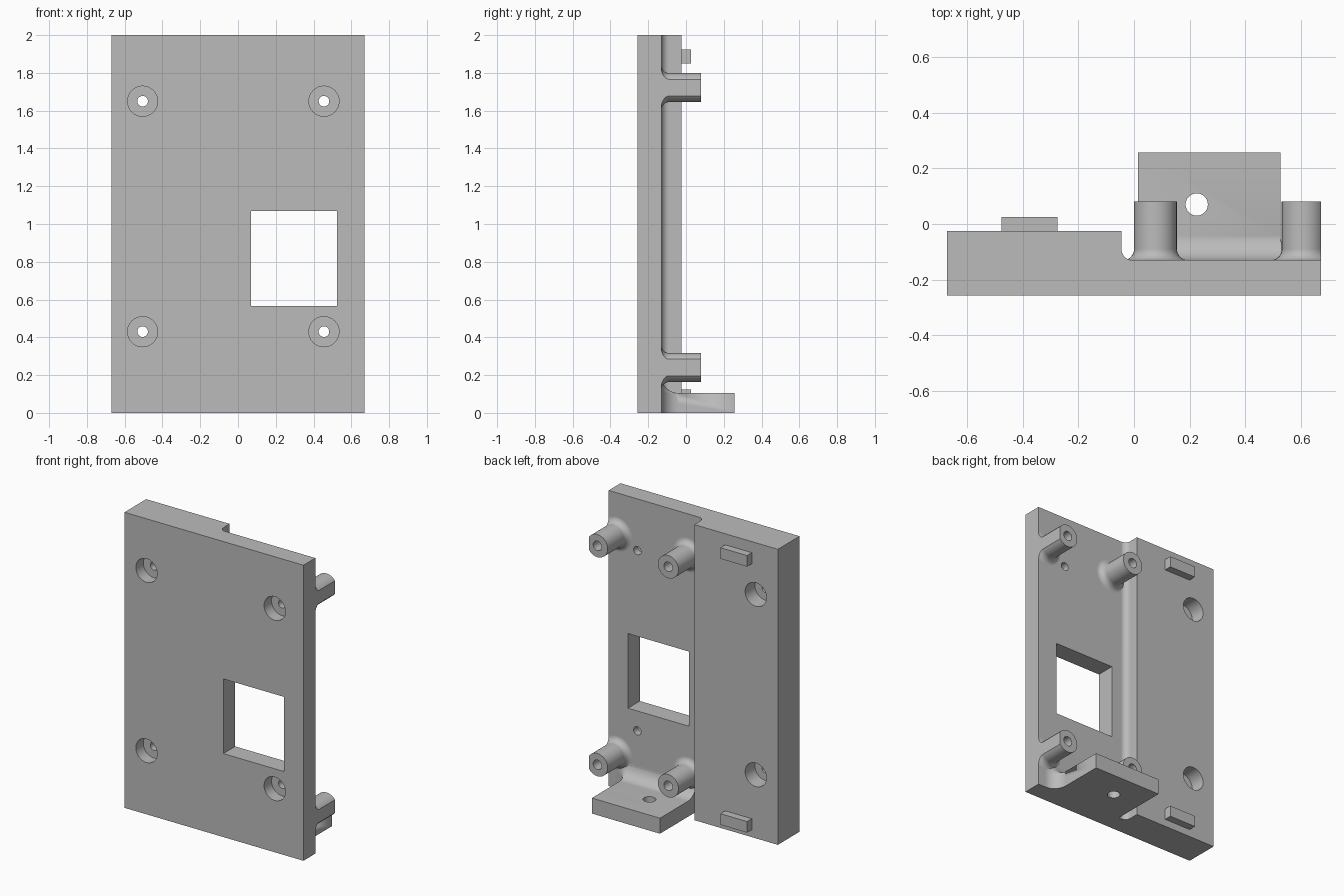
import bpy, bmesh
from math import sin, cos, pi, radians
from mathutils import Vector

if "Cube" in bpy.data.objects:
    bpy.data.objects.remove(bpy.data.objects["Cube"])

FRONT, PLATE, BLOCK, EDGE = -0.257, -0.13, -0.025, 0.67   # main depths and half width
SHELF_TOP, SHELF_L, SHELF_R, BIG = 0.105, 0.015, 0.525, 0.09

grey = bpy.data.materials.new("plain grey")
grey.use_nodes = True
grey.diffuse_color = (0.5, 0.5, 0.5, 1)
grey.node_tree.nodes["Principled BSDF"].inputs["Base Color"].default_value = (0.5, 0.5, 0.5, 1)


def finish(name, bm):
    bmesh.ops.recalc_face_normals(bm, faces=bm.faces)
    mesh = bpy.data.meshes.new(name)
    bm.to_mesh(mesh)
    bm.free()
    mesh.materials.append(grey)
    ob = bpy.data.objects.new(name, mesh)
    bpy.context.collection.objects.link(ob)
    return ob


def prism(name, outline, axis, lo, hi):
    """Extrude a flat outline along x, y or z."""
    place = {"x": lambda a, b: (lo, a, b), "y": lambda a, b: (a, lo, b),
             "z": lambda a, b: (a, b, lo)}[axis]
    bm = bmesh.new()
    face = bm.faces.new([bm.verts.new(place(a, b)) for a, b in outline])
    ext = bmesh.ops.extrude_face_region(bm, geom=[face])
    move = Vector([(hi - lo) if c == axis else 0 for c in "xyz"])
    bmesh.ops.translate(bm, vec=move, verts=[v for v in ext["geom"] if isinstance(v, bmesh.types.BMVert)])
    return finish(name, bm)


def box(name, x0, x1, y0, y1, z0, z1):
    return prism(name, [(x0, y0), (x1, y0), (x1, y1), (x0, y1)], "z", z0, z1)


def lathe(name, profile, x, z, steps=32):
    """Spin (radius, y) points about a line along y."""
    bm = bmesh.new()
    rings = []
    for r, y in profile:
        if r < 1e-6:
            rings.append([bm.verts.new((x, y, z))] * steps)
        else:
            rings.append([bm.verts.new((x + r * cos(2 * pi * i / steps), y,
                                        z + r * sin(2 * pi * i / steps))) for i in range(steps)])
    for a, b in zip(rings, rings[1:]):
        for i in range(steps):
            j = (i + 1) % steps
            bm.faces.new(list(dict.fromkeys((a[i], a[j], b[j], b[i]))))
    return finish(name, bm)


def drill(x, z, r, y0, y1):
    return lathe("drill_cutter", [(0, y0), (r, y0), (r, y1), (0, y1)], x, z)


def arc(cx, cy, r, a0, a1, n=8):
    angles = [radians(a0 + (a1 - a0) * i / n) for i in range(n + 1)]
    return [(cx + r * cos(a), cy + r * sin(a)) for a in angles]


def boolean(target, tool, operation):
    mod = target.modifiers.new(operation, "BOOLEAN")
    mod.object, mod.operation, mod.solver = tool, operation, "EXACT"
    bpy.context.view_layer.objects.active = target
    bpy.ops.object.modifier_apply(modifier=mod.name)
    bpy.data.objects.remove(tool)


# Stepped wall: thin plate and thick block with a rounded inner corner
step, small = -0.045, 0.04
wall = [(-EDGE, FRONT), (EDGE, FRONT), (EDGE, PLATE)]
wall += arc(step + small, PLATE + small, small, 270, 180)
wall += [(step, BLOCK), (-EDGE, BLOCK)]
bracket = prism("mounting_bracket", wall, "z", 0, 2)

parts, cutters = [], []
root = PLATE - 0.03

# Shelf with rounded joints to the plate at its side, top and corner
side = [(SHELF_L, root), (SHELF_R + BIG, root)]
side += arc(SHELF_R + BIG, PLATE + BIG, BIG, 270, 180)
side += [(SHELF_R, -FRONT), (SHELF_L, -FRONT)]
parts.append(prism("shelf", side, "z", 0, SHELF_TOP))
top = [(root, 0.05), (root, SHELF_TOP + BIG)]
top += arc(PLATE + BIG, SHELF_TOP + BIG, BIG, 180, 270)
top += [(PLATE + BIG, 0.05)]
parts.append(prism("shelf_fillet", top, "x", SHELF_L, SHELF_R))
corner = [(0, root), (BIG, root)] + arc(BIG, PLATE + BIG, BIG, 270, 180)
parts.append(lathe("shelf_corner", corner, SHELF_R, SHELF_TOP))

# Standoffs with flared bases and blind screw holes
R, TIP = 0.077, 0.08
post = [(0, root), (R + small, root)] + arc(R + small, PLATE + small, small, 270, 180)
post += [(R, TIP), (0, TIP)]
for x in (0.077, 0.607):
    for z in (0.24, 1.722):
        parts.append(lathe("standoff", post, x, z))
        cutters.append(drill(x, z, 0.032, -0.1, 0.2))

# Locating tabs on the thick block
for z in (0.05, 1.85):
    parts.append(box("tab", -0.475, -0.275, BLOCK - 0.03, 0.026, z, z + 0.075))

# Counterbored screw holes through the wall
for x in (-0.505, 0.455):
    for z in (0.43, 1.65):
        cutters.append(drill(x, z, 0.028, -0.4, -0.05))
        cutters.append(drill(x, z, 0.08, -0.4, FRONT + 0.08))
        if x < 0:
            cutters.append(drill(x, z, 0.08, PLATE, 0.1))

# Window, shelf hole and the flat trim of the outer standoffs
cutters.append(box("window_cutter", 0.07, 0.525, -0.4, 0, 0.565, 1.07))
cutters.append(prism("shelf_hole_cutter", arc(0.225, 0.07, 0.04, 0, 348.75, 31), "z", -0.1, 0.3))
cutters.append(box("trim_cutter", EDGE, 1, -0.5, 0.5, -0.1, 2.1))

for part in parts:
    boolean(bracket, part, "UNION")
for cutter in cutters:
    boolean(bracket, cutter, "DIFFERENCE")

# One material slot, smooth curves, crisp edges
bracket.data.materials.clear()
bracket.data.materials.append(grey)
bpy.ops.object.select_all(action="DESELECT")
bracket.select_set(True)
bpy.context.view_layer.objects.active = bracket
bpy.ops.object.shade_smooth_by_angle(angle=radians(25))
weighted = bracket.modifiers.new("even_shading", "WEIGHTED_NORMAL")
weighted.keep_sharp = True
